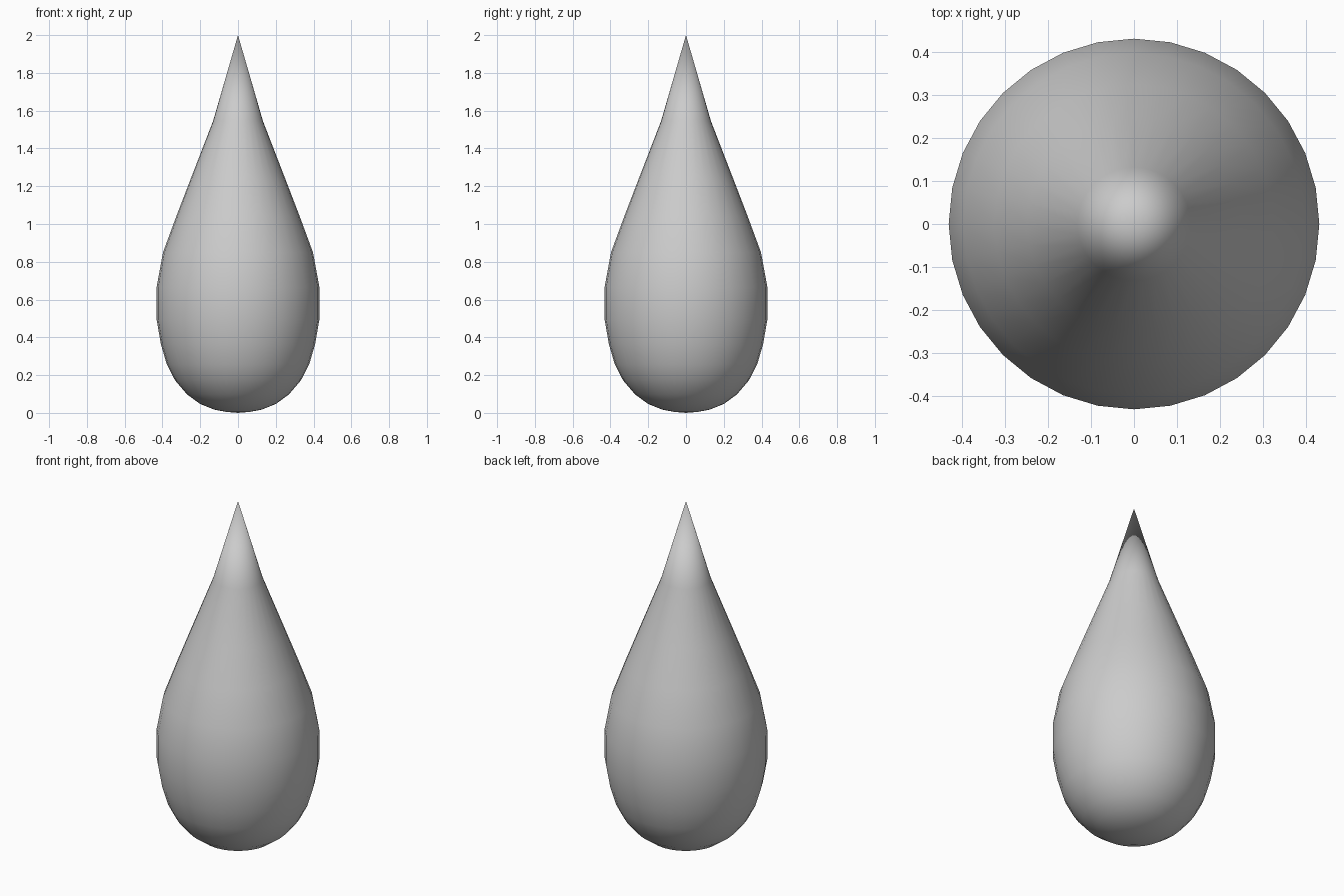
import bpy, bmesh
from math import cos, sin, pi

if "Cube" in bpy.data.objects:
    bpy.data.objects.remove(bpy.data.objects["Cube"])

SIDES = 32
# Half profile (radius, height) from just above the base to just below the tip
PROFILE = [(0.06, 0.005), (0.125, 0.017), (0.2, 0.047), (0.27, 0.098), (0.333, 0.172),
           (0.377, 0.257), (0.408, 0.363), (0.431, 0.495), (0.431, 0.665),
           (0.397, 0.85), (0.325, 1.045), (0.25, 1.24), (0.132, 1.545)]

# Teardrop body: revolved rings closed by a pole at each end
bm = bmesh.new()
rings = [[bm.verts.new((r * cos(2 * pi * i / SIDES), r * sin(2 * pi * i / SIDES), z))
          for i in range(SIDES)] for r, z in PROFILE]
base = bm.verts.new((0, 0, 0))
tip = bm.verts.new((0, 0, 2))
for i in range(SIDES):
    j = (i + 1) % SIDES
    bm.faces.new((base, rings[0][j], rings[0][i]))
    bm.faces.new((tip, rings[-1][i], rings[-1][j]))
    for lo, hi in zip(rings, rings[1:]):
        bm.faces.new((lo[i], lo[j], hi[j], hi[i]))
for f in bm.faces:
    f.smooth = True

mesh = bpy.data.meshes.new("teardrop")
bm.to_mesh(mesh)
bm.free()
bpy.context.collection.objects.link(bpy.data.objects.new("teardrop", mesh))
